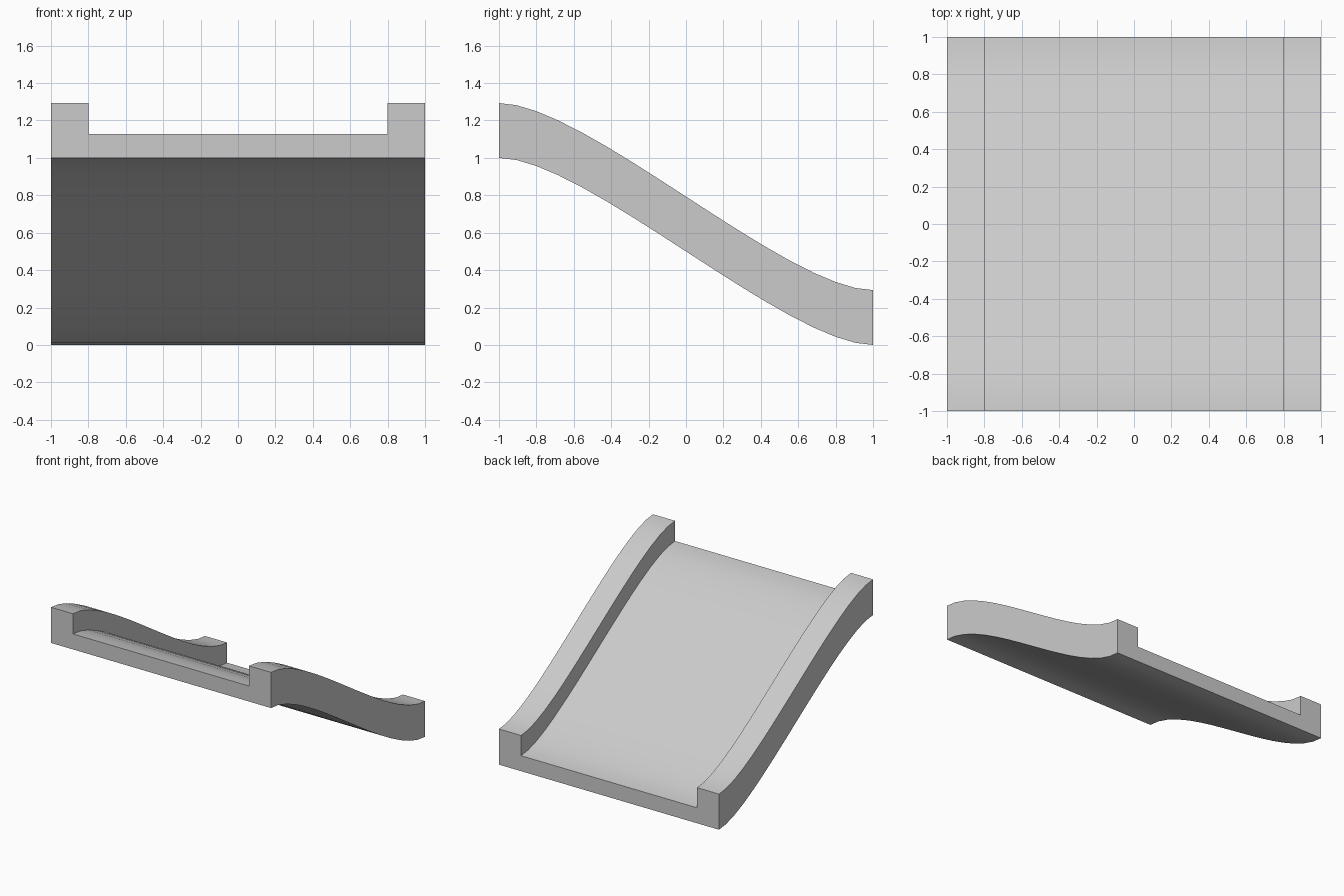
import bpy, bmesh
from mathutils import Vector
from mathutils.geometry import interpolate_bezier

if "Cube" in bpy.data.objects:
    bpy.data.objects.remove(bpy.data.objects["Cube"])

# S-shaped slope path in the y-z plane, from high front to low back
HANDLE, STEPS = 0.46, 16
path = interpolate_bezier(Vector((0, -1, 1)), Vector((0, -1 + HANDLE, 1)),
                          Vector((0, 1 - HANDLE, 0)), Vector((0, 1, 0)), STEPS + 1)

# U-shaped channel cross-section (x, height above path)
half = [(1, 0), (1, 0.293), (0.8, 0.293), (0.8, 0.127)]
profile = half + [(-x, z) for x, z in reversed(half)]

# Sweep the section along the path, keeping it upright
bm = bmesh.new()
rings = [[bm.verts.new((x, p.y, p.z + z)) for x, z in profile] for p in path]
n = len(profile)
for a, b in zip(rings, rings[1:]):
    for i in range(n):
        j = (i + 1) % n
        bm.faces.new((a[i], a[j], b[j], b[i]))

# End caps
bm.faces.new(rings[0])
bm.faces.new(rings[-1])
bmesh.ops.recalc_face_normals(bm, faces=bm.faces)

mesh = bpy.data.meshes.new("slide_channel")
bm.to_mesh(mesh)
bm.free()
slide = bpy.data.objects.new("slide_channel", mesh)
bpy.context.collection.objects.link(slide)

# Smooth slope with crisp rail edges
bpy.context.view_layer.objects.active = slide
slide.select_set(True)
bpy.ops.object.shade_smooth_by_angle(angle=0.52)
